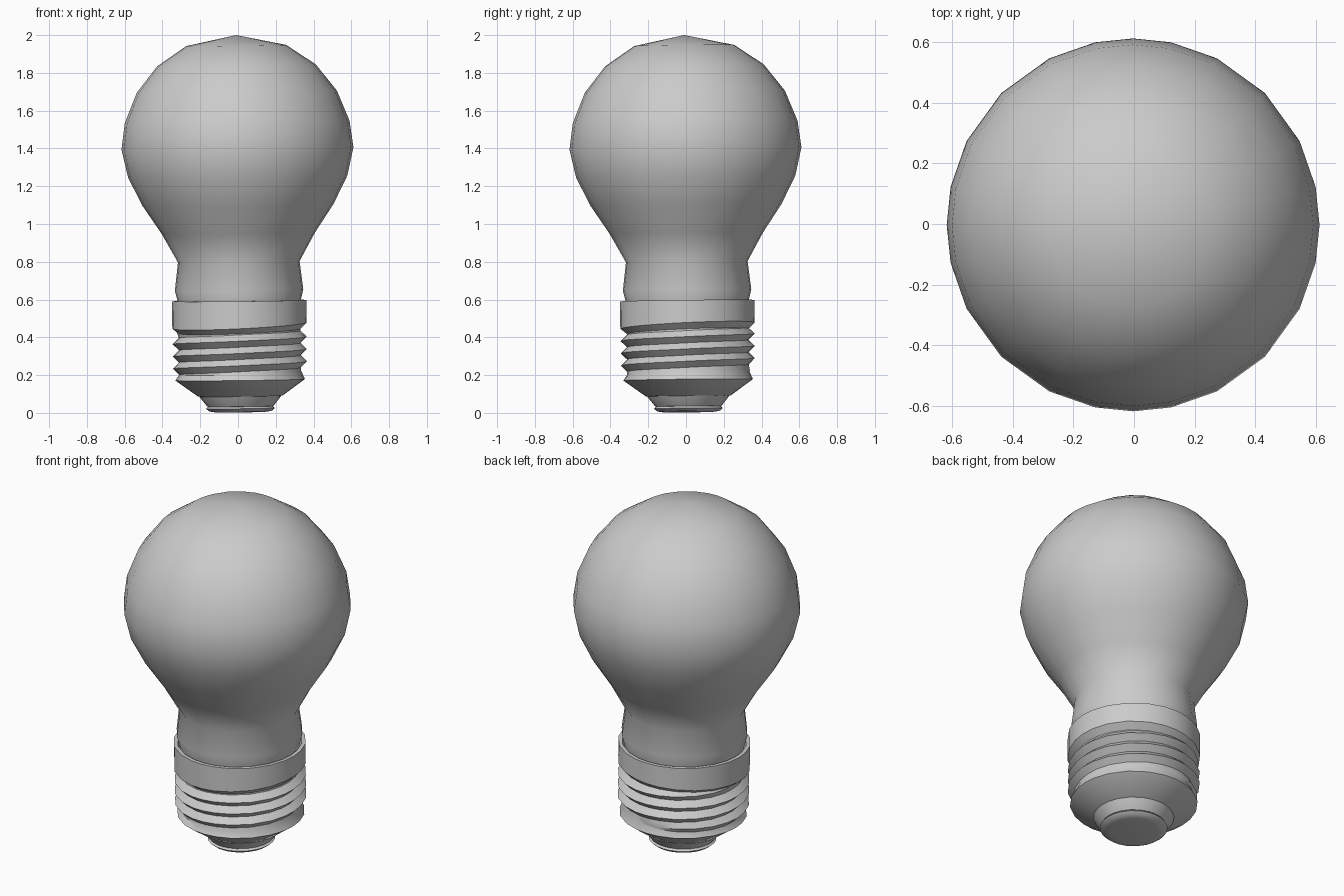
import bpy, bmesh, math

if "Cube" in bpy.data.objects:
    bpy.data.objects.remove(bpy.data.objects["Cube"])

SIDES = 24
LEAN = 0.0115  # the whole bulb leans very slightly


def leaned(x, y, z):
    d = LEAN * (z - 1.15)
    return (x - d, y - d, z + LEAN * (x + y))


def angle(i):
    # slightly uneven spacing, wider at the diagonals
    u = 2 * math.pi * i / SIDES
    return u - 0.066 * math.sin(4 * u)


def finish(name, bm, smooth_angle):
    bmesh.ops.remove_doubles(bm, verts=bm.verts[:], dist=1e-5)
    bmesh.ops.recalc_face_normals(bm, faces=bm.faces[:])
    mesh = bpy.data.meshes.new(name)
    bm.to_mesh(mesh)
    bm.free()
    obj = bpy.data.objects.new(name, mesh)
    bpy.context.collection.objects.link(obj)
    bpy.ops.object.select_all(action='DESELECT')
    obj.select_set(True)
    bpy.context.view_layer.objects.active = obj
    bpy.ops.object.shade_smooth_by_angle(angle=math.radians(smooth_angle))
    return obj


def skin(bm, rows, closed):
    n = len(rows[0])
    for a, b in zip(rows, rows[1:]):
        for i in range(n if closed else n - 1):
            j = (i + 1) % n
            bm.faces.new((a[i], a[j], b[j], b[i]))


def lathe(name, profile, smooth_angle=35):
    # profile entries: radius, height, optional slant of the ring
    bm = bmesh.new()
    rows = []
    for r, z, *slant in profile:
        s = slant[0] if slant else 0
        row = []
        for i in range(SIDES):
            a = angle(i)
            zz = z + s * math.cos(a - math.pi / 4)
            row.append(bm.verts.new(leaned(r * math.cos(a), r * math.sin(a), zz)))
        rows.append(row)
    skin(bm, rows, True)
    return finish(name, bm, smooth_angle)


# glass envelope
lathe("glass_bulb", [
    (0.315, 0.52), (0.325, 0.59), (0.34, 0.65), (0.322, 0.80), (0.405, 0.95),
    (0.505, 1.10), (0.58, 1.25), (0.614, 1.40), (0.595, 1.54), (0.53, 1.70),
    (0.42, 1.84), (0.265, 1.945), (0, 2.0)], 80)

# metal collar with rim
lathe("collar", [
    (0.315, 0.54), (0.335, 0.594), (0.356, 0.594), (0.356, 0.462, 0.018),
    (0.322, 0.432, 0.014)])

# core behind the thread, lower band and taper
lathe("screw_base", [
    (0.322, 0.45), (0.322, 0.215, 0.013), (0.343, 0.175),
    (0.225, 0.09), (0.20, 0.085)])

# helical thread: a ridge swept up and around, fading out at both ends
PITCH, START, END = 0.065, -0.8, 2.6
bm = bmesh.new()
rows = []
for k in range(round(START * SIDES), round(END * SIDES) + 1):
    t = k / SIDES
    fade = max(0.0, min(1.0, (t - START) / 0.3, (END - t) / 0.3))
    a = angle(k)
    row = []
    for r, dz in ((0.322, -0.5), (0.322 + 0.033 * fade, 0), (0.322, 0.5)):
        z = 0.27 + PITCH * (t + dz)
        row.append(bm.verts.new(leaned(r * math.cos(a), r * math.sin(a), z)))
    rows.append(row)
skin(bm, rows, False)
finish("thread", bm, 35)

# insulator cone and end contact
lathe("insulator", [(0.22, 0.095), (0.215, 0.085), (0.175, 0.035), (0.15, 0.03)])
lathe("contact", [
    (0.15, 0.04), (0.172, 0.034), (0.182, 0.024), (0.165, 0.009), (0.13, 0.004), (0, 0.002)])
